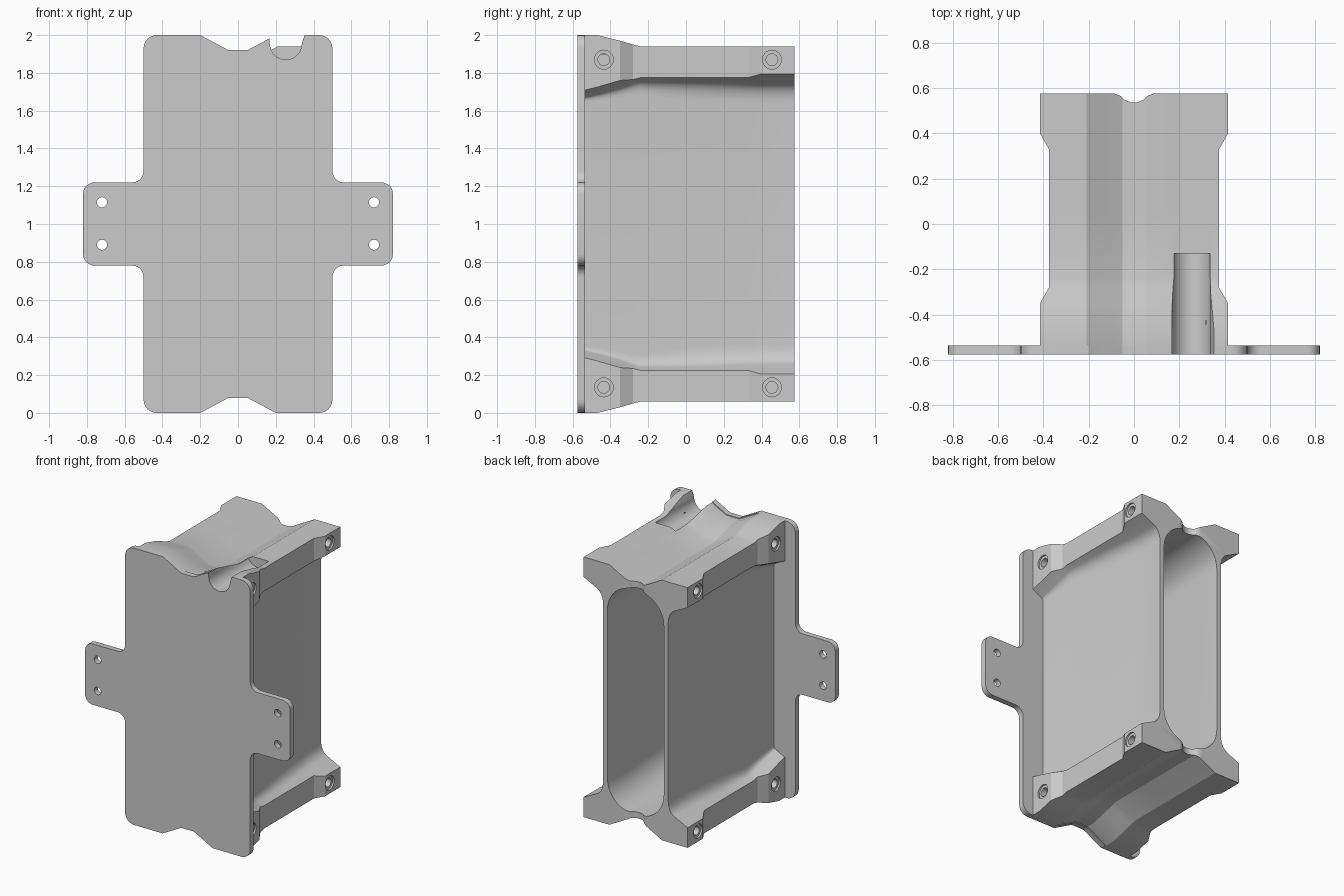
import bpy, bmesh, math
from mathutils import Vector

cube = bpy.data.objects.get("Cube")
if cube:
    bpy.data.objects.remove(cube, do_unlink=True)

grey = bpy.data.materials.new("plain_grey")
grey.use_nodes = True
colour = (0.6, 0.6, 0.6, 1)
grey.diffuse_color = colour
grey.node_tree.nodes["Principled BSDF"].inputs["Base Color"].default_value = colour


def loft(name, rings):
    """Skin a closed solid through rings of 3D points."""
    bm = bmesh.new()
    loops = [[bm.verts.new(p) for p in ring] for ring in rings]
    n = len(loops[0])
    for a, b in zip(loops, loops[1:]):
        for i in range(n):
            j = (i + 1) % n
            bm.faces.new((a[i], a[j], b[j], b[i]))
    bm.faces.new(loops[0][::-1])
    bm.faces.new(loops[-1])
    bmesh.ops.recalc_face_normals(bm, faces=bm.faces)
    mesh = bpy.data.meshes.new(name)
    bm.to_mesh(mesh)
    bm.free()
    obj = bpy.data.objects.new(name, mesh)
    bpy.context.collection.objects.link(obj)
    mesh.materials.append(grey)
    return obj


def prism(name, outline, y0, y1):
    return loft(name, [[(x, y, z) for x, z in outline] for y in (y0, y1)])


def circle(x, z, r, n=32):
    return [(x + r * math.cos(math.tau * i / n), z + r * math.sin(math.tau * i / n))
            for i in range(n)]


def rounded(points, steps=6):
    """Round each (x, z, radius) corner of a polygon."""
    out = []
    for i, (x, z, r) in enumerate(points):
        p = Vector((x, z))
        if r == 0:
            out.append((x, z))
            continue
        a = (Vector(points[i - 1][:2]) - p).normalized()
        b = (Vector(points[(i + 1) % len(points)][:2]) - p).normalized()
        half = a.angle(b) / 2
        centre = p + (a + b).normalized() * (r / math.sin(half))
        reach = r / math.tan(half)
        start, end = p + a * reach - centre, p + b * reach - centre
        sweep = math.pi - 2 * half
        if start.x * end.y - start.y * end.x < 0:
            sweep = -sweep
        first = math.atan2(start.y, start.x)
        for k in range(steps + 1):
            angle = first + sweep * k / steps
            out.append((centre.x + r * math.cos(angle), centre.y + r * math.sin(angle)))
    return out


def mirrored(quarter):
    """Complete an upper right outline (top centre to side) in x and z."""
    right = quarter + [(p[0], 2 - p[1], *p[2:]) for p in reversed(quarter)]
    return right + [(-p[0], *p[1:]) for p in reversed(right)]


def cut(obj, cutter):
    mod = obj.modifiers.new("cut", "BOOLEAN")
    mod.operation = "DIFFERENCE"
    mod.solver = "EXACT"
    mod.object = cutter
    bpy.context.view_layer.objects.active = obj
    bpy.ops.object.modifier_apply(modifier=mod.name)


def cut_away(cutter, *targets):
    for target in targets:
        cut(target, cutter)
    bpy.data.objects.remove(cutter, do_unlink=True)


# Mounting plate with side ears
plate = prism("mounting_plate", rounded(mirrored([
    (0.05, 1.92, 0.03), (0.2, 2, 0), (0.5, 2, 0.07),
    (0.5, 1.22, 0.06), (0.82, 1.22, 0.06)])), -0.575, -0.535)
for x in (-0.72, 0.72):
    for z in (0.89, 1.115):
        cut_away(prism("ear_hole", circle(x, z, 0.027, 24), -0.7, -0.4), plate)


# Body section: valley, corner rail, sloping underside, fillet, wall
def body_ring(y, rail, top, low):
    t = (y + 0.55) / 1.125
    wall = 0.33 - 0.07 * min(1, t * 1.15)
    f = 0.01 + 0.04 * min(1, t * 2)
    foot = Vector((wall + f, low - 0.5 * (rail - wall - f)))
    corner = Vector((wall, foot.y - 0.5 * f))
    end = Vector((wall, foot.y - 2.2 * f))
    quarter = [(0.05, top - 0.085), (0.09, top - 0.065), (0.21, top), (rail, top), (rail, low)]
    for k in range(7):
        s = k / 6
        quarter.append(tuple(foot * (1 - s) ** 2 + corner * 2 * s * (1 - s) + end * s * s))
    return [(x, y, z) for x, z in mirrored(quarter)]


body = loft("tube_body", [body_ring(*s) for s in (
    (-0.55, 0.415, 2, 1.705), (-0.47, 0.415, 2, 1.725), (-0.35, 0.415, 1.97, 1.76),
    (-0.28, 0.375, 1.95, 1.765), (-0.24, 0.375, 1.94, 1.775), (0.05, 0.375, 1.94, 1.775),
    (0.33, 0.375, 1.94, 1.775), (0.4, 0.415, 1.94, 1.795), (0.575, 0.415, 1.94, 1.795))])


# Tapered slot through the tube, closed by the plate
def slot_ring(y, w):
    return [(x, y, z) for x, z in rounded(
        [(w, 1.81, 0.2), (w, 0.19, 0.2), (-w, 0.19, 0.2), (-w, 1.81, 0.2)], 12)]


cut_away(loft("slot", [slot_ring(-0.535, 0.29), slot_ring(0.4, 0.225), slot_ring(0.7, 0.225)]), body)

# Small rounded notches at the rear lip
notch = [(0.09, 0.6), (0.085, 0.575), (0.06, 0.565), (0.04, 0.547), (0.015, 0.537)]
notch += [(-x, y) for x, y in reversed(notch)]
cut_away(loft("lip_notch", [[(x, y, z) for x, y in notch] for z in (-0.2, 2.2)]), body)

# Round cable groove in the top
arc = [(0.253 + 0.085 * math.cos(a), 1.957 + 0.087 * math.sin(a))
       for a in (math.pi * (1 + k / 20) for k in range(21))]
groove = [(0.16, 2.1)] + arc + [(0.36, 2.02), (0.36, 2.1)]
cut_away(prism("groove", groove, -0.7, -0.13), plate, body)

# Screw sockets in the corner rails
for side in (-1, 1):
    for y in (-0.435, 0.455):
        for z in (0.135, 1.87):
            for r, depth in ((0.05, 0.012), (0.031, 0.1)):
                rings = [[(side * x, y + a, z + b) for a, b in circle(0, 0, r, 24)]
                         for x in (0.415 - depth, 0.5)]
                cut_away(loft("socket", rings), body)

for obj in (plate, body):
    bpy.ops.object.select_all(action="DESELECT")
    obj.select_set(True)
    bpy.context.view_layer.objects.active = obj
    bpy.ops.object.shade_smooth_by_angle(angle=math.radians(25))
